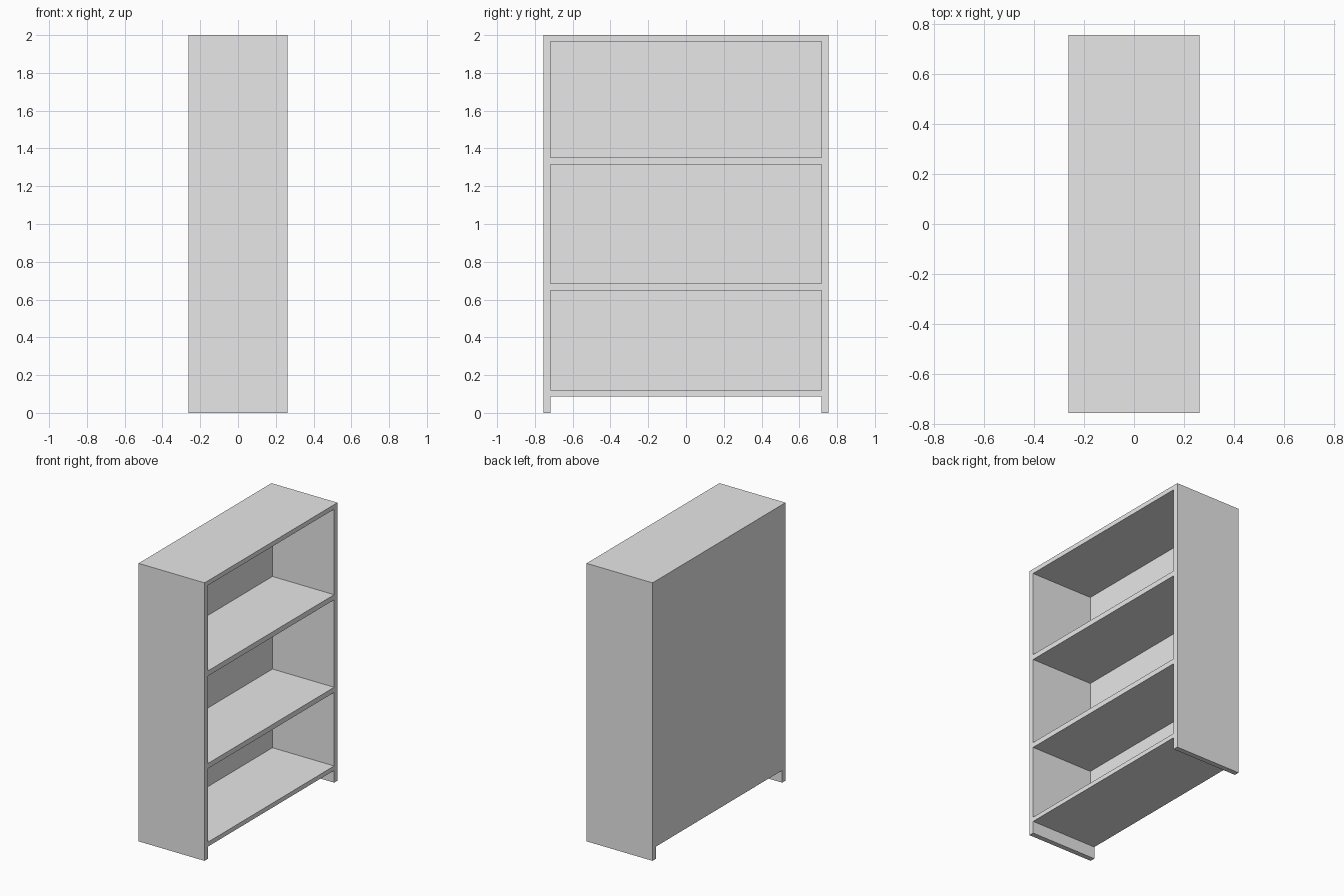
import bpy

cube = bpy.data.objects.get("Cube")
if cube:
    bpy.data.objects.remove(cube, do_unlink=True)

# Single flat colour
grey = bpy.data.materials.new("light_grey")
grey.use_nodes = True
GREY = (0.8, 0.8, 0.8, 1.0)
grey.diffuse_color = GREY
grey.node_tree.nodes["Principled BSDF"].inputs["Base Color"].default_value = GREY

# Main dimensions: open side faces +x, back panel at -x
DEPTH = 0.2625    # half depth along x
WIDTH = 0.755     # half width along y
INNER = 0.718     # half width between the sides
BACK = -DEPTH + 0.034   # inner face of the back panel
HEIGHT = 2.0


def board(name, x, y, z):
    """Box spanning the given (min, max) ranges."""
    spans = (x, y, z)
    bpy.ops.mesh.primitive_cube_add(size=1, location=[(a + b) / 2 for a, b in spans])
    ob = bpy.context.object
    ob.name = name
    ob.scale = [b - a for a, b in spans]
    bpy.ops.object.transform_apply(location=False, rotation=False, scale=True)
    ob.data.materials.append(grey)
    return ob


# Side boards reach the floor and form the feet
board("front_side", (-DEPTH, DEPTH), (-WIDTH, -INNER), (0, HEIGHT))
board("rear_side", (-DEPTH, DEPTH), (INNER, WIDTH), (0, HEIGHT))

# Back panel stops above the floor, level with the bottom shelf
board("back_panel", (-DEPTH, BACK), (-INNER, INNER), (0.088, HEIGHT))

# Horizontal boards between the sides
for name, z in (("bottom_shelf", (0.088, 0.12)),
                ("lower_shelf", (0.649, 0.686)),
                ("upper_shelf", (1.315, 1.352)),
                ("top_board", (1.967, HEIGHT))):
    board(name, (BACK, DEPTH), (-INNER, INNER), z)
